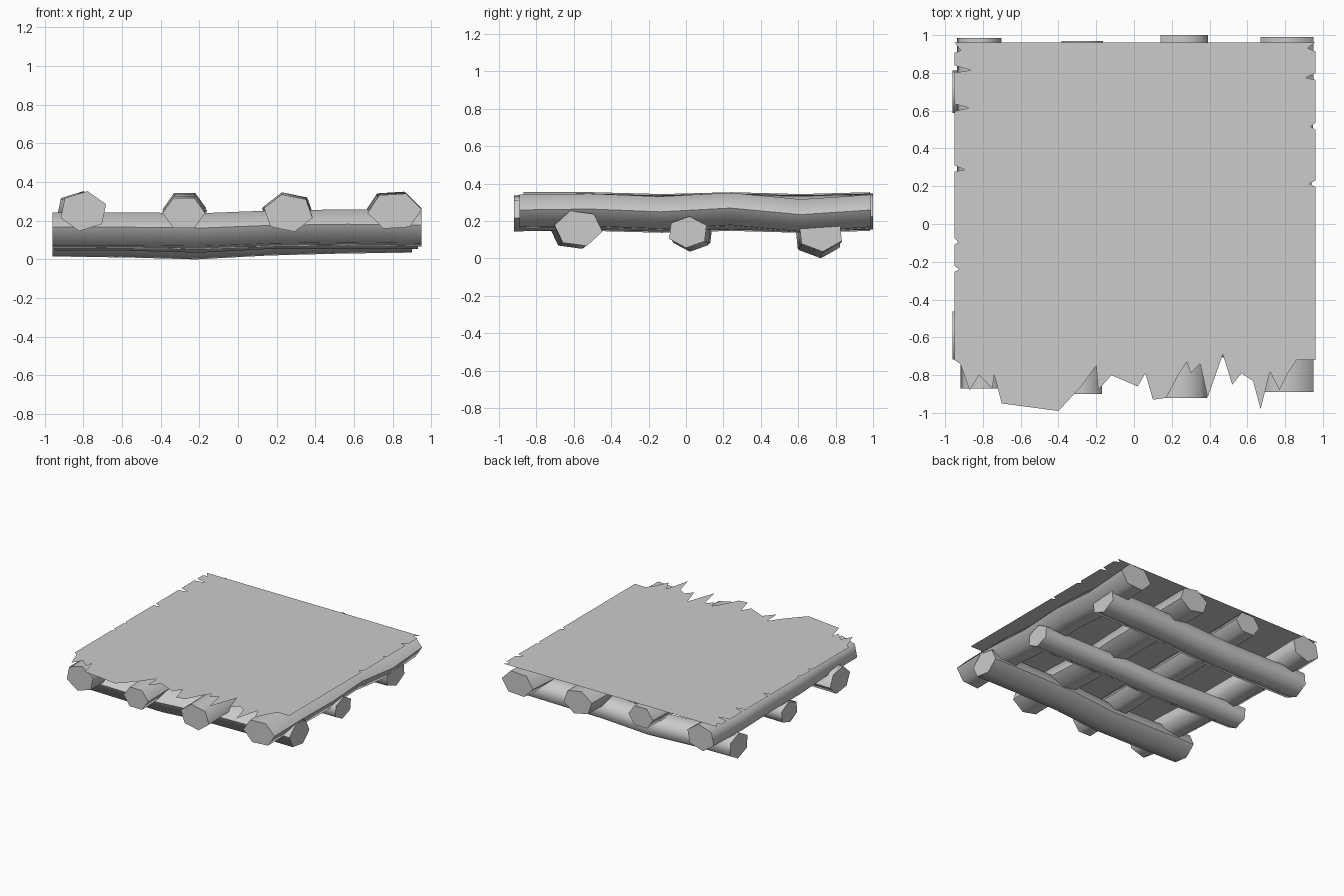
import bpy, bmesh, math, random
from mathutils import Vector

cube = bpy.data.objects.get("Cube")
if cube:
    bpy.data.objects.remove(cube)

random.seed(7)
GREY = (0.6, 0.6, 0.6, 1)
grey = bpy.data.materials.new("plain grey")
grey.use_nodes = True
grey.diffuse_color = GREY
grey.node_tree.nodes["Principled BSDF"].inputs["Base Color"].default_value = GREY


def finish(bm, name):
    mesh = bpy.data.meshes.new(name)
    bm.to_mesh(mesh)
    bm.free()
    mesh.materials.append(grey)
    obj = bpy.data.objects.new(name, mesh)
    bpy.context.collection.objects.link(obj)
    return obj


def log(name, axis, start, end, width, height, turn, path, sides=6):
    """Bent log along x or y; path holds (side, z) centres at even steps."""
    bm = bmesh.new()
    rings = []
    for i, (side, z) in enumerate(path):
        along = start + (end - start) * i / (len(path) - 1)
        ring = []
        for k in range(sides):
            a = math.radians(turn) + math.tau * k / sides
            s, h = side + width * math.cos(a), z + height * math.sin(a)
            ring.append(bm.verts.new((s, along, h) if axis == "y" else (along, s, h)))
        rings.append(ring)
    for a, b in zip(rings, rings[1:]):
        for k in range(sides):
            n = (k + 1) % sides
            bm.faces.new((a[k], a[n], b[n], b[k]))
    bm.faces.new(rings[0])
    bm.faces.new(rings[-1])
    bmesh.ops.recalc_face_normals(bm, faces=bm.faces)
    obj = finish(bm, name)
    bpy.ops.object.select_all(action="DESELECT")
    obj.select_set(True)
    bpy.context.view_layer.objects.active = obj
    bpy.ops.object.shade_smooth_by_angle(angle=math.radians(70))


# Upper logs, front to back
log("upper_log_right", "y", -0.87, 0.985, 0.125, 0.105, 20,
    [(-0.8, 0.25), (-0.8, 0.25), (-0.81, 0.24), (-0.82, 0.25), (-0.82, 0.24), (-0.82, 0.25)])
log("upper_log_mid_right", "y", -0.9, 0.97, 0.11, 0.09, 0,
    [(-0.28, 0.24), (-0.28, 0.25), (-0.27, 0.25), (-0.28, 0.26), (-0.28, 0.26), (-0.275, 0.265)])
log("upper_log_mid_left", "y", -0.92, 1.0, 0.13, 0.1, -15,
    [(0.26, 0.24), (0.26, 0.25), (0.25, 0.24), (0.26, 0.25), (0.27, 0.24), (0.265, 0.25)])
log("upper_log_left", "y", -0.89, 0.99, 0.14, 0.1, 5,
    [(0.81, 0.25), (0.81, 0.255), (0.8, 0.24), (0.8, 0.26), (0.81, 0.225), (0.81, 0.25)])

# Lower logs, right to left
log("lower_log_front", "x", -0.96, 0.95, 0.13, 0.1, -10,
    [(-0.59, 0.15), (-0.6, 0.15), (-0.6, 0.145), (-0.58, 0.16), (-0.58, 0.165), (-0.575, 0.16)])
log("lower_log_middle", "x", -0.95, 0.93, 0.11, 0.085, 25,
    [(0.04, 0.13), (0.03, 0.13), (0.03, 0.12), (0.02, 0.14), (0.01, 0.14), (0.01, 0.14)])
log("lower_log_back", "x", -0.96, 0.9, 0.125, 0.1, 35,
    [(0.7, 0.115), (0.7, 0.11), (0.71, 0.1), (0.71, 0.12), (0.72, 0.13), (0.72, 0.135)])

# Flat thatch sheet, straight at the back and frayed on three sides
TOP, BACK, FRONT = 0.362, 0.96, -0.72


def frayed_side(edge, depth):
    points, y = [], FRONT
    while y < BACK - 0.06:
        points.append((edge, y))
        y += random.uniform(0.015, 0.07)
        points.append((edge, y))
        y += random.uniform(0.008, 0.02)
        notch = random.uniform(0.2, 1) * depth
        points.append((edge - math.copysign(notch, edge), y))
        y += random.uniform(0.008, 0.025)
    return points + [(edge, BACK)]


# Front fringe in (x, y) hundredths
fringe = [(-92, 74), (-87, 88), (-82, 80), (-75, 87), (-74, 80), (-70, 95), (-69, 83),
          (-61, 70), (-59, 64), (-55, 72), (-53, 66), (-50, 71), (-48, 67), (-47, 80),
          (-44, 84), (-40, 99), (-32, 67), (-28, 86), (-20, 75), (-19, 88), (-12, 80),
          (-6, 69), (2, 86), (6, 79), (10, 93), (13, 76), (17, 92), (20, 73), (24, 79),
          (28, 73), (30, 79), (35, 74), (39, 92), (47, 69), (52, 85), (57, 79), (63, 83),
          (67, 98), (72, 78), (77, 88), (82, 78), (86, 72)]
outline = [(x / 100, -y / 100) for x, y in fringe]
outline += frayed_side(0.96, 0.1)
outline += reversed(frayed_side(-0.95, 0.09))
bm = bmesh.new()
sheet = bm.faces.new([bm.verts.new((x, y, TOP)) for x, y in outline])
bmesh.ops.triangulate(bm, faces=[sheet])
finish(bm, "thatch_sheet")
